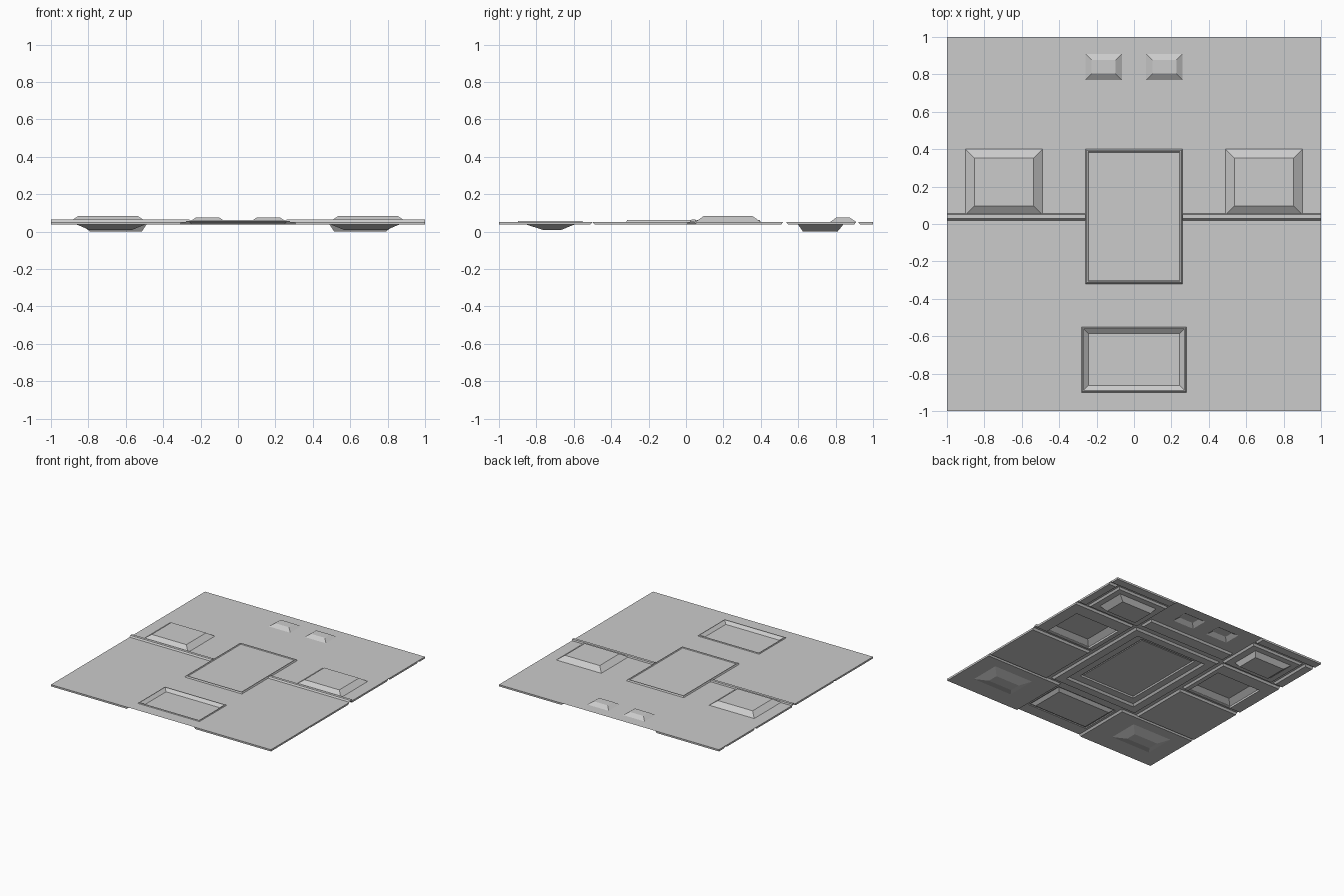
import bpy
import bmesh

cube = bpy.data.objects.get("Cube")
if cube:
    bpy.data.objects.remove(cube, do_unlink=True)

metal = bpy.data.materials.new("panel_gray")
metal.use_nodes = True
metal.diffuse_color = (0.6, 0.6, 0.6, 1)
metal.node_tree.nodes["Principled BSDF"].inputs["Base Color"].default_value = (0.6, 0.6, 0.6, 1)

TOP, LOW = 0.052, 0.037


def finish(name, bm, up):
    """Turn every face up or down, then make the object."""
    bm.normal_update()
    for f in bm.faces:
        if (f.normal.z > 0) != up:
            f.normal_flip()
    mesh = bpy.data.meshes.new(name)
    bm.to_mesh(mesh)
    bm.free()
    mesh.materials.append(metal)
    obj = bpy.data.objects.new(name, mesh)
    bpy.context.collection.objects.link(obj)
    return obj


def loft(name, rect, steps, up=True, cap=True):
    """Rectangle rings; each step is (inset, z) or (inset x0, x1, y0, y1, z)."""
    x0, x1, y0, y1 = rect
    bm = bmesh.new()
    last = None
    for s in steps:
        a, b, c, d, z = s if len(s) == 5 else (s[0],) * 4 + (s[1],)
        ring = [bm.verts.new(p) for p in ((x0 + a, y0 + c, z), (x1 - b, y0 + c, z),
                                          (x1 - b, y1 - d, z), (x0 + a, y1 - d, z))]
        if last:
            for i in range(4):
                j = (i + 1) % 4
                bm.faces.new((last[i], last[j], ring[j], ring[i]))
        last = ring
    if cap:
        bm.faces.new(last)
    return finish(name, bm, up)


def flip(rect, side):
    x0, x1, y0, y1 = rect
    return rect if side > 0 else (-x1, -x0, y0, y1)


def sheet(name, rect, holes, z, up):
    """Flat sheet with rectangular openings."""
    bm = bmesh.new()
    xs = sorted({v for r in [rect] + holes for v in r[:2]})
    ys = sorted({v for r in [rect] + holes for v in r[2:]})
    for xa, xb in zip(xs, xs[1:]):
        for ya, yb in zip(ys, ys[1:]):
            mx, my = (xa + xb) / 2, (ya + yb) / 2
            if any(h[0] < mx < h[1] and h[2] < my < h[3] for h in holes):
                continue
            bm.faces.new([bm.verts.new(p) for p in
                          ((xa, ya, z), (xb, ya, z), (xb, yb, z), (xa, yb, z))])
    bmesh.ops.remove_doubles(bm, verts=bm.verts, dist=1e-5)
    return finish(name, bm, up)


def plate(name, rect, edges, holes=()):
    """Underside plate with sloped rims; edges holds the four slope widths."""
    a, b, c, d = edges
    loft(name + "_rim", rect, [(0, TOP), (a, b, c, d, LOW)], False, False)
    x0, x1, y0, y1 = rect
    sheet(name, (x0 + a, x1 - b, y0 + c, y1 - d), list(holes), LOW, False)
    for h in holes:
        loft(name + "_opening", h, [(0, LOW), (0.001, TOP)], False, False)


side_pad = (0.49, 0.90, 0.05, 0.40)
small_pad = (0.065, 0.26, 0.77, 0.91)
centre = (-0.26, 0.26, -0.32, 0.40)
tray = (-0.28, 0.28, -0.90, -0.55)

# Top skin with openings for the formed shapes
openings = [flip(r, s) for r in (side_pad, small_pad) for s in (1, -1)] + [centre, tray]
sheet("top_skin", (-1, 1, -1, 1), openings, TOP, True)

# Centre panel with a thin raised rim, and the sunken front tray
loft("centre_panel", centre, [(0, TOP), (0.006, 0.063), (0.013, 0.063), (0.018, 0.058)])
loft("front_tray", tray, [(0, TOP), (0.004, 0.058), (0.01, 0.058), (0.036, LOW), (0.038, LOW)])

for side, label in ((1, "left"), (-1, "right")):
    # Raised pads, hollow underneath
    loft(label + "_side_pad", flip(side_pad, side), [(0, TOP), (0.047, 0.085)])
    loft(label + "_small_pad", flip(small_pad, side), [(0, TOP), (0.034, 0.075)])

    # Cross ridge
    loft(label + "_cross_ridge", flip((0.26, 1, 0.02, 0.055), side),
         [(0, TOP), (0, 0, 0.009, 0.004, 0.064)])

    # Underside plates, separated by channels
    e = 0.012
    inner = (e, 0.001, e, e) if side > 0 else (0.001, e, e, e)
    plate(label + "_mid_plate", flip((0.44, 1, 0.045, 0.52), side), inner,
          [flip(side_pad, side)])
    plate(label + "_front_plate", flip((0.44, 1, -0.5, 0.015), side), inner)
    plate(label + "_front_corner_plate", flip((0.30, 1, -1, -0.5), side),
          inner[:2] + (0.001, e))
    plate(label + "_back_corner_plate", flip((0.42, 0.90, 0.535, 0.90), side), (e,) * 4)
    plate(label + "_back_border", flip((0.42, 1, 0.92, 1), side), inner[:2] + (e, 0.001))
    plate(label + "_side_border", flip((0.92, 1, 0.535, 0.91), side), inner)

    # Feet under the corners
    loft(label + "_front_foot", flip((0.50, 0.86, -0.85, -0.60), side),
         [(0, LOW), (0.07, 0.07, 0.09, 0.07, 0.008)], False)
    slopes = (0.025, 0.05) if side > 0 else (0.05, 0.025)
    loft(label + "_back_foot", flip((0.49, 0.84, 0.60, 0.84), side),
         [(0, LOW), slopes + (0.025, 0.03, 0)], False)

# Underside frame around the centre and the bar behind it
loft("centre_frame", (-0.41, 0.41, -0.48, 0.515),
     [(0, TOP), (0.014, LOW), (0.08, LOW), (0.094, TOP)], False, False)
plate("back_bar", (-0.40, 0.40, 0.56, 0.68), (0.012,) * 4)
